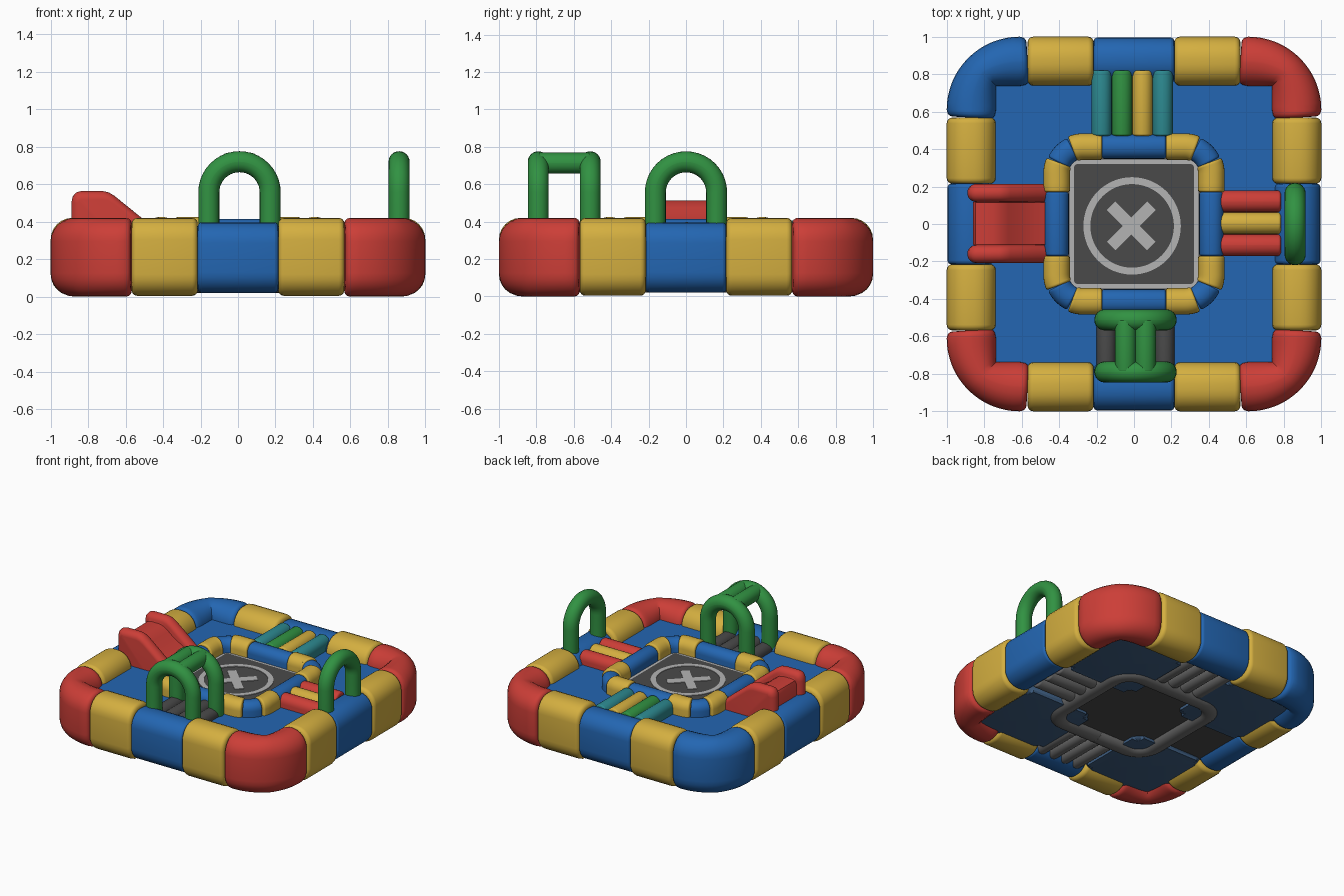
import bpy, bmesh, math
from mathutils import Vector, Matrix

if "Cube" in bpy.data.objects:
    bpy.data.objects.remove(bpy.data.objects["Cube"])


def material(name, r, g, b):
    lin = lambda c: (c / 255 / 12.92) if c < 11 else ((c / 255 + 0.055) / 1.055) ** 2.4
    m = bpy.data.materials.new(name)
    m.diffuse_color = (lin(r), lin(g), lin(b), 1)
    m.use_nodes = True
    m.node_tree.nodes["Principled BSDF"].inputs["Base Color"].default_value = m.diffuse_color
    return m


BLUE = material("blue", 35, 102, 178)
YELLOW = material("yellow", 212, 175, 64)
RED = material("red", 204, 62, 55)
GREEN = material("green", 49, 146, 66)
TEAL = material("teal", 45, 138, 145)
DARK = material("dark grey", 74, 74, 74)
LIGHT = material("light grey", 180, 180, 180)
GREY = material("underside grey", 112, 112, 112)
SLATE = material("underside slate", 62, 94, 130)


def finish(bm, name, mat, under=None, under_z=0.0):
    """Smooth by angle, colour, and optionally recolour faces low down."""
    bmesh.ops.recalc_face_normals(bm, faces=bm.faces)
    for f in bm.faces:
        f.smooth = True
        if under and f.calc_center_median().z < under_z:
            f.material_index = 1
    for e in bm.edges:
        e.smooth = len(e.link_faces) == 2 and e.calc_face_angle(0) < math.radians(38)
    me = bpy.data.meshes.new(name)
    bm.to_mesh(me)
    bm.free()
    me.materials.append(mat)
    if under:
        me.materials.append(under)
    ob = bpy.data.objects.new(name, me)
    bpy.context.collection.objects.link(ob)
    return ob


def rounded(w, h, r, n=6):
    """Rounded rectangle outline."""
    pts = []
    for k, (sx, sy) in enumerate([(1, 1), (-1, 1), (-1, -1), (1, -1)]):
        for i in range(n + 1):
            a = math.pi / 2 * (k + i / n)
            pts.append((sx * (w / 2 - r) + r * math.cos(a), sy * (h / 2 - r) + r * math.sin(a)))
    return pts


def sweep(name, path, up, w, h, r, puff, mat, under=None, under_z=0.0, spans=None):
    """Puffy tube along a flat path; up is the path plane's normal, spans override the side vectors."""
    path, up = [Vector(p) for p in path], Vector(up)
    t0, t1 = (path[1] - path[0]).normalized(), (path[-1] - path[-2]).normalized()
    stations = []
    steps = [math.pi / 2 * i / 4 for i in range(5)]
    for a in steps:
        stations.append((path[0] + t0 * puff * (1 - math.cos(a)), t0.cross(up), puff * (1 - math.sin(a))))
    for i in range(1, len(path) - 1):
        t = (path[i] - path[i - 1]).normalized() + (path[i + 1] - path[i]).normalized()
        stations.append((path[i], spans[i] / w if spans else t.normalized().cross(up), 0))
    for a in reversed(steps):
        stations.append((path[-1] - t1 * puff * (1 - math.cos(a)), t1.cross(up), puff * (1 - math.sin(a))))
    prof = rounded(w, h, r)
    bm = bmesh.new()
    rings = []
    for p, side, inset in stations:
        fx, fy = 1 - 2 * inset / w, 1 - 2 * inset / h
        rings.append([bm.verts.new(p + side * x * fx + up * y * fy) for x, y in prof])
    n = len(prof)
    for a, b in zip(rings, rings[1:]):
        for i in range(n):
            bm.faces.new((a[i], a[(i + 1) % n], b[(i + 1) % n], b[i]))
    bm.faces.new(rings[0])
    bm.faces.new(rings[-1])
    bmesh.ops.remove_doubles(bm, verts=bm.verts, dist=1e-5)
    return finish(bm, name, mat, under, under_z)


def prism(name, pts, lo, hi, mat, under=None, under_z=0.0, at=(0, 0), bevel=0.0):
    """Extrude a flat outline along z, optionally rounding the lower rim."""
    bm = bmesh.new()
    a = [bm.verts.new((p[0] + at[0], p[1] + at[1], lo)) for p in pts]
    b = [bm.verts.new((p[0] + at[0], p[1] + at[1], hi)) for p in pts]
    low = bm.faces.new(a)
    bm.faces.new(b)
    for i in range(len(pts)):
        j = (i + 1) % len(pts)
        bm.faces.new((a[i], a[j], b[j], b[i]))
    if bevel:
        bmesh.ops.bevel(bm, geom=list(low.edges), offset=bevel, segments=4, profile=0.5, affect='EDGES')
    return finish(bm, name, mat, under, under_z)


def turned(path, k):
    m = Matrix.Rotation(math.pi / 2 * k, 3, 'Z')
    return [m @ Vector(p) for p in path]


def arc(c, r, a0, a1, z, n=10):
    """Arc about (c, -c), angles in degrees."""
    out = []
    for i in range(n + 1):
        a = math.radians(a0 + (a1 - a0) * i / n)
        out.append((c + r * math.cos(a), -c + r * math.sin(a), z))
    return out


Z = (0, 0, 1)
sides = ["front", "right", "back", "left"]
corners = ["front_right", "back_right", "back_left", "front_left"]

# wall bend: wide outer arc, creased inner corner
outer = [Vector(p) for p in arc(0.61, 0.39, -90, 0, 0.21, 16)]
inner = [Vector((0.61 + 0.125 * min(i / 8, 1), -0.61 - 0.125 * min((16 - i) / 8, 1), 0.21)) for i in range(17)]
outer = [Vector((0.568, -1, 0.21))] + outer + [Vector((1, -0.568, 0.21))]
inner = [Vector((0.568, -0.74, 0.21))] + inner + [Vector((0.74, -0.568, 0.21))]
bend = [(a + b) / 2 for a, b in zip(outer, inner)]
bend_spans = [a - b for a, b in zip(outer, inner)]

for k in range(4):
    # outer wall: blue middle, two yellow blocks, one bend per side
    mid = [(-0.215, -0.873, 0.208), (0.215, -0.873, 0.208)]
    sweep(f"wall_middle_{sides[k]}", turned(mid, k), Z, 0.245, 0.376, 0.11, 0.02, BLUE)
    for s, tag in ((-1, "a"), (1, "b")):
        block = [(s * 0.215, -0.869, 0.212), (s * 0.568, -0.869, 0.212)]
        sweep(f"wall_block_{sides[k]}_{tag}", turned(block, k), Z, 0.262, 0.416, 0.115, 0.03, YELLOW)
    sweep(f"wall_corner_{corners[k]}", turned(bend, k), Z, 0.26, 0.42, 0.125, 0.03,
          BLUE if k == 2 else RED, spans=turned(bend_spans, k))

    # floor cushion in each corner
    spot = turned([(0.5, -0.5, 0)], k)[0]
    prism(f"floor_cushion_{corners[k]}", rounded(0.6, 0.6, 0.06), 0.04, 0.305, BLUE,
          under=SLATE, under_z=0.13, at=spot, bevel=0.05)

    # ring round the jumping mat
    mid = [(-0.17, -0.413, 0.285), (0.17, -0.413, 0.285)]
    sweep(f"mat_ring_middle_{sides[k]}", turned(mid, k), Z, 0.13, 0.26, 0.06, 0.012, BLUE)
    first = [(0.17, -0.413, 0.29), (0.22, -0.413, 0.29)] + arc(0.27, 0.143, -90, -66, 0.29, 4)
    second = arc(0.27, 0.143, -24, 0, 0.29, 4) + [(0.413, -0.22, 0.29), (0.413, -0.17, 0.29)]
    for tag, path in (("a", first), ("b", second)):
        sweep(f"mat_ring_block_{corners[k]}_{tag}", turned(path, k), Z, 0.142, 0.27, 0.066, 0.012, YELLOW)
    sweep(f"mat_ring_corner_{corners[k]}", turned(arc(0.27, 0.143, -66, -24, 0.285, 6), k), Z,
          0.13, 0.26, 0.06, 0.01, BLUE)

# smooth grey underside of the ring
loop = [(0, -0.413, 0.15)]
for k in range(4):
    loop += turned(arc(0.27, 0.143, -90, 0, 0.15, 8), k)
sweep("mat_ring_underside", loop + [(0, -0.413, 0.15)], Z, 0.146, 0.26, 0.066, 0.001, GREY)

# floor
prism("floor", rounded(1.6, 1.6, 0.05), 0.10, 0.31, BLUE, under=SLATE, under_z=0.12)

# jumping mat with painted marks
prism("mat_body", rounded(0.74, 0.74, 0.04), 0.06, 0.318, DARK)
prism("mat_border", rounded(0.69, 0.69, 0.03), 0.317, 0.321, LIGHT)
prism("mat_surface", rounded(0.64, 0.64, 0.02), 0.320, 0.325, DARK)
bm = bmesh.new()
loops = [[bm.verts.new((r * math.cos(math.tau * i / 64) - 0.01, r * math.sin(math.tau * i / 64) - 0.01, z))
          for i in range(64)] for r, z in ((0.26, 0.323), (0.26, 0.329), (0.223, 0.329), (0.223, 0.323))]
for a, b in zip(loops, loops[1:] + loops[:1]):
    for i in range(64):
        j = (i + 1) % 64
        bm.faces.new((a[i], a[j], b[j], b[i]))
finish(bm, "mat_circle", LIGHT)
w, l = 0.032, 0.152
cross = []
for k in range(4):
    for x, y in ((w, w), (l, w), (l, -w)):
        a = math.pi / 4 - math.pi / 2 * k
        cross.append((x * math.cos(a) - y * math.sin(a) - 0.015, x * math.sin(a) + y * math.cos(a) - 0.01))
prism("mat_cross", cross, 0.323, 0.329, LIGHT)

# bridge tubes on three sides
tube = dict(under=GREY, under_z=0.18)
for i, mat in enumerate((TEAL, GREEN, YELLOW, TEAL)):
    x = -0.173 + i * 0.109
    sweep(f"back_tube_{i}", [(x, 0.47, 0.22), (x, 0.82, 0.22)], Z, 0.109, 0.375, 0.054, 0.012, mat, **tube)
    x = -0.148 + i * 0.104
    sweep(f"front_tube_{i}", [(x, -0.82, 0.2), (x, -0.46, 0.2)], Z, 0.104, 0.34, 0.051, 0.015, DARK, **tube)
for i, mat in enumerate((RED, YELLOW, RED)):
    y = -0.113 + i * 0.117
    sweep(f"right_tube_{i}", [(0.46, y, 0.215), (0.785, y, 0.215)], Z, 0.117, 0.365, 0.058, 0.015, mat, **tube)

# arches
def arch(name, place, up):
    path = [(-0.164, 0.25), (-0.164, 0.4)]
    path += [(-0.164 * math.cos(math.pi * i / 20), 0.556 + 0.164 * math.sin(math.pi * i / 20)) for i in range(21)]
    path += [(0.164, 0.4), (0.164, 0.25)]
    sweep(name, [place(u, z) for u, z in path], up, 0.112, 0.112, 0.0555, 0.01, GREEN)

arch("front_arch_outer", lambda u, z: (u + 0.008, -0.79, z), (0, 1, 0))
arch("front_arch_inner", lambda u, z: (u + 0.008, -0.512, z), (0, 1, 0))
arch("right_arch", lambda u, z: (0.86, u, z), (1, 0, 0))
for x in (-0.045, 0.061):
    sweep(f"arch_bar_{'left' if x < 0 else 'right'}", [(x, -0.79, 0.713), (x, -0.512, 0.713)], Z,
          0.112, 0.112, 0.0555, 0.01, GREEN)

# slide: rail and ramp outlines lofted across y
rail = [(-0.89, 0.085), (-0.89, 0.5), (-0.882, 0.535), (-0.865, 0.555), (-0.84, 0.563), (-0.72, 0.563),
        (-0.69, 0.556), (-0.66, 0.538), (-0.52, 0.425), (-0.455, 0.37), (-0.455, 0.085)]
ramp = [(-0.86, 0.085), (-0.86, 0.48), (-0.845, 0.505), (-0.82, 0.512), (-0.75, 0.512), (-0.71, 0.503),
        (-0.67, 0.475), (-0.62, 0.435), (-0.53, 0.385), (-0.455, 0.36), (-0.455, 0.085)]
half = []
for i in range(13):
    a = math.pi * i / 12
    d = 0.045 * (1 - math.sin(a))
    row = []
    for j, (x, z) in enumerate(rail):
        dx = d if j < 2 else 0.7 * d if j < 4 else 0
        dz = 0 if j in (0, 1, 10) else 0.7 * d if j < 4 else d
        row.append((x + dx, z - dz))
    half.append((0.163 + 0.047 * math.cos(a), row))
half.append((0.113, ramp))
rows = half + [(-y, r) for y, r in reversed(half)]
bm = bmesh.new()
grid = [[bm.verts.new((x, y + 0.003, z)) for x, z in r] for y, r in rows]
n = len(rail)
for a, b in zip(grid, grid[1:]):
    for i in range(n):
        bm.faces.new((a[i], a[(i + 1) % n], b[(i + 1) % n], b[i]))
bm.faces.new(grid[0])
bm.faces.new(grid[-1])
finish(bm, "slide", RED)
prism("slide_base", rounded(0.42, 0.44, 0.02), 0.07, 0.12, DARK, at=(-0.62, 0.0))
